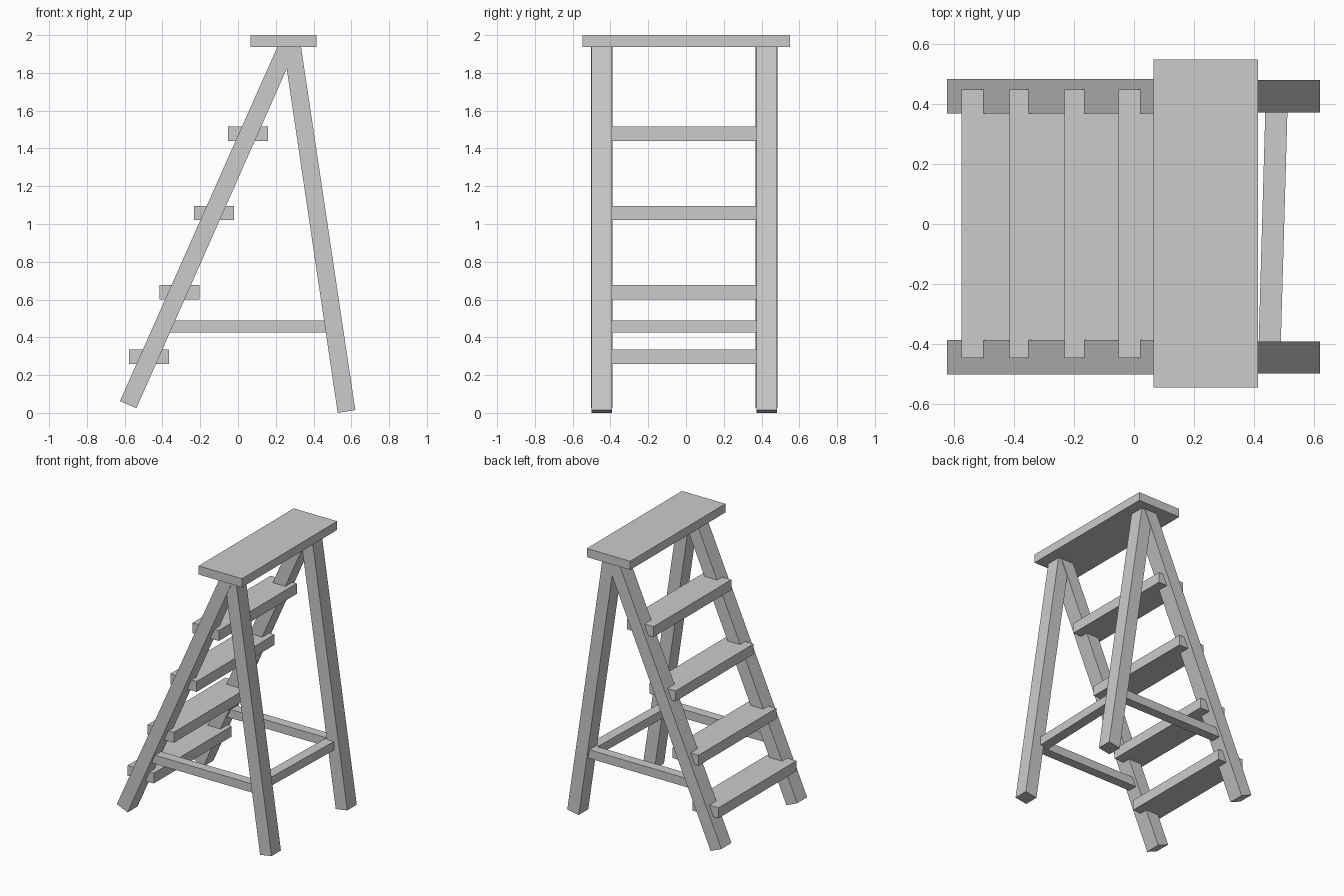
import bpy, bmesh

if "Cube" in bpy.data.objects:
    bpy.data.objects.remove(bpy.data.objects["Cube"])

# One plain grey for the whole stepladder
grey = bpy.data.materials.new("plain grey")
grey.diffuse_color = (0.6, 0.6, 0.6, 1)
grey.use_nodes = True
grey.node_tree.nodes["Principled BSDF"].inputs["Base Color"].default_value = grey.diffuse_color


def prism(name, near, far):
    """Solid spanning two matching loops of points."""
    bm = bmesh.new()
    a = [bm.verts.new(p) for p in near]
    b = [bm.verts.new(p) for p in far]
    bm.faces.new(a)
    bm.faces.new(b[::-1])
    for i in range(len(a)):
        j = (i + 1) % len(a)
        bm.faces.new((a[i], b[i], b[j], a[j]))
    bmesh.ops.recalc_face_normals(bm, faces=bm.faces)
    mesh = bpy.data.meshes.new(name)
    bm.to_mesh(mesh)
    bm.free()
    mesh.materials.append(grey)
    obj = bpy.data.objects.new(name, mesh)
    bpy.context.collection.objects.link(obj)


def extrude_y(name, profile, y0, y1):
    prism(name, [(x, y0, z) for x, z in profile], [(x, y1, z) for x, z in profile])


def board(name, x0, x1, y0, y1, z0, z1):
    extrude_y(name, [(x0, z0), (x1, z0), (x1, z1), (x0, z1)], y0, y1)


# Top platform
board("top_platform", 0.065, 0.415, -0.547, 0.55, 1.937, 2.0)

# Sloping step rails, rear legs and side braces, left and right
rail = [(-0.625, 0.062), (-0.538, 0.025), (0.315, 1.95), (0.214, 1.95)]
leg = [(0.528, 0.0), (0.621, 0.015), (0.332, 1.95), (0.239, 1.95)]
for side, y0, y1 in (("front", -0.503, -0.388), ("back", 0.369, 0.485)):
    extrude_y(side + "_step_rail", rail, y0, y1)
    extrude_y(side + "_rear_leg", leg, y0 + 0.003, y1 - 0.004)
    mid = (y0 + y1) / 2
    board(side + "_side_brace", -0.37, 0.50, mid - 0.035, mid + 0.035, 0.425, 0.488)

# Treads, let into the rails
for i, (x, z) in enumerate([(-0.577, 0.26), (-0.416, 0.60), (-0.232, 1.02), (-0.052, 1.44)]):
    board(f"tread_{i + 1}", x, x + 0.211, -0.447, 0.45, z, z + 0.076)

# Slightly skewed rear crossbar
bar = [(-0.037, 0.425), (0.037, 0.425), (0.037, 0.488), (-0.037, 0.488)]
prism("rear_crossbar",
      [(0.453 + x, -0.42, z) for x, z in bar],
      [(0.477 + x, 0.42, z) for x, z in bar])
